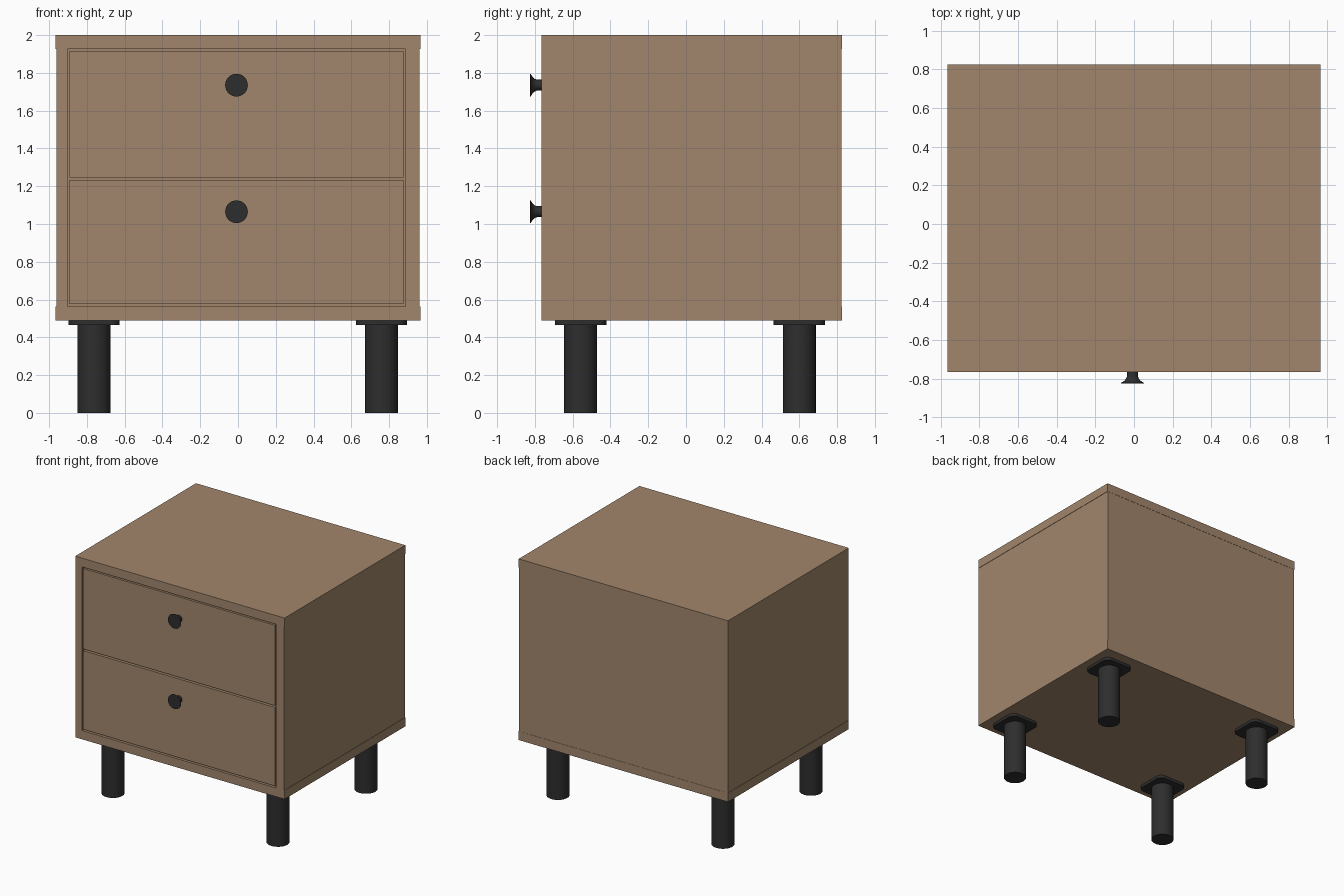
import bpy, bmesh, math
from mathutils import Matrix

if "Cube" in bpy.data.objects:
    bpy.data.objects.remove(bpy.data.objects["Cube"])


def material(name, rgb):
    m = bpy.data.materials.new(name)
    m.diffuse_color = (*rgb, 1)
    m.use_nodes = True
    m.node_tree.nodes["Principled BSDF"].inputs["Base Color"].default_value = m.diffuse_color
    return m


WOOD = material("oak wood", (0.36, 0.24, 0.15))
BLACK = material("black metal", (0.027, 0.027, 0.027))


def finish(name, bm, mat, smooth=False):
    bmesh.ops.recalc_face_normals(bm, faces=bm.faces)
    me = bpy.data.meshes.new(name)
    bm.to_mesh(me)
    bm.free()
    me.materials.append(mat)
    ob = bpy.data.objects.new(name, me)
    bpy.context.collection.objects.link(ob)
    if smooth:
        bpy.ops.object.select_all(action='DESELECT')
        ob.select_set(True)
        bpy.context.view_layer.objects.active = ob
        bpy.ops.object.shade_smooth_by_angle(angle=math.radians(35))
    return ob


def add_box(bm, x, y, z):
    v = bmesh.ops.create_cube(bm, size=1)["verts"]
    size = [b - a for a, b in (x, y, z)]
    mid = [(a + b) / 2 for a, b in (x, y, z)]
    bmesh.ops.transform(bm, matrix=Matrix.Translation(mid) @ Matrix.Diagonal((*size, 1)), verts=v)
    return v


def box(name, x, y, z, mat=WOOD):
    bm = bmesh.new()
    add_box(bm, x, y, z)
    return finish(name, bm, mat)


FRONT, BACK = -0.765, 0.825

# Cabinet shell
box("top_panel", (-0.965, 0.965), (FRONT, BACK), (1.927, 2.0))
box("bottom_panel", (-0.965, 0.965), (FRONT, BACK), (0.49, 0.563))
box("left_side", (-0.962, -0.902), (FRONT, BACK - 0.001), (0.563, 1.927))
box("right_side", (0.886, 0.962), (FRONT, BACK - 0.001), (0.563, 1.927))
box("back_panel", (-0.902, 0.886), (BACK - 0.06, BACK - 0.002), (0.563, 1.927))


def knob(name, x, z):
    # Flared knob, spun around the y axis: (radius, distance from front)
    profile = [(0, 0), (0.029, 0), (0.029, 0.024), (0.033, 0.035), (0.042, 0.046),
               (0.056, 0.055), (0.06, 0.057), (0.06, 0.06), (0, 0.06)]
    bm = bmesh.new()
    vs = [bm.verts.new((x + r, FRONT - d, z)) for r, d in profile]
    es = [bm.edges.new(p) for p in zip(vs, vs[1:])]
    bmesh.ops.spin(bm, geom=vs + es, cent=(x, 0, z), axis=(0, 1, 0),
                   angle=2 * math.pi, steps=32)
    bmesh.ops.remove_doubles(bm, verts=bm.verts, dist=1e-5)
    finish(name, bm, BLACK, True)


# Drawers: front, open box behind it, knob
for label, z0, z1, kz in (("upper", 1.246, 1.916, 1.735), ("lower", 0.576, 1.232, 1.065)):
    box(label + "_drawer_front", (-0.893, 0.877), (FRONT, FRONT + 0.06), (z0, z1))
    bm = bmesh.new()
    y0, y1, b0, b1 = FRONT + 0.06, 0.70, z0 + 0.06, z1 - 0.09
    add_box(bm, (-0.86, 0.844), (y0, y1), (b0, b0 + 0.03))
    add_box(bm, (-0.86, -0.81), (y0, y1), (b0 + 0.03, b1))
    add_box(bm, (0.794, 0.844), (y0, y1), (b0 + 0.03, b1))
    add_box(bm, (-0.81, 0.794), (y1 - 0.05, y1), (b0 + 0.03, b1))
    finish(label + "_drawer_box", bm, WOOD)
    knob(label + "_knob", -0.008, kz)


def leg(name, x, y):
    # Round leg
    bm = bmesh.new()
    bmesh.ops.create_cone(bm, cap_ends=True, segments=40, radius1=0.087, radius2=0.087,
                          depth=0.466, matrix=Matrix.Translation((x, y, 0.233)))
    finish(name, bm, BLACK, True)
    # Mounting plate with rounded corners
    bm = bmesh.new()
    add_box(bm, (x - 0.135, x + 0.135), (y - 0.136, y + 0.136), (0.466, 0.49))
    upright = [e for e in bm.edges if abs(e.verts[0].co.z - e.verts[1].co.z) > 0.01]
    bmesh.ops.bevel(bm, geom=upright, offset=0.05, segments=6, profile=0.5, affect='EDGES')
    finish(name + "_plate", bm, BLACK, True)


for row, y in (("front", -0.558), ("back", 0.60)):
    for side, x in (("left", -0.762), ("right", 0.76)):
        leg(f"{row}_{side}_leg", x, y)
